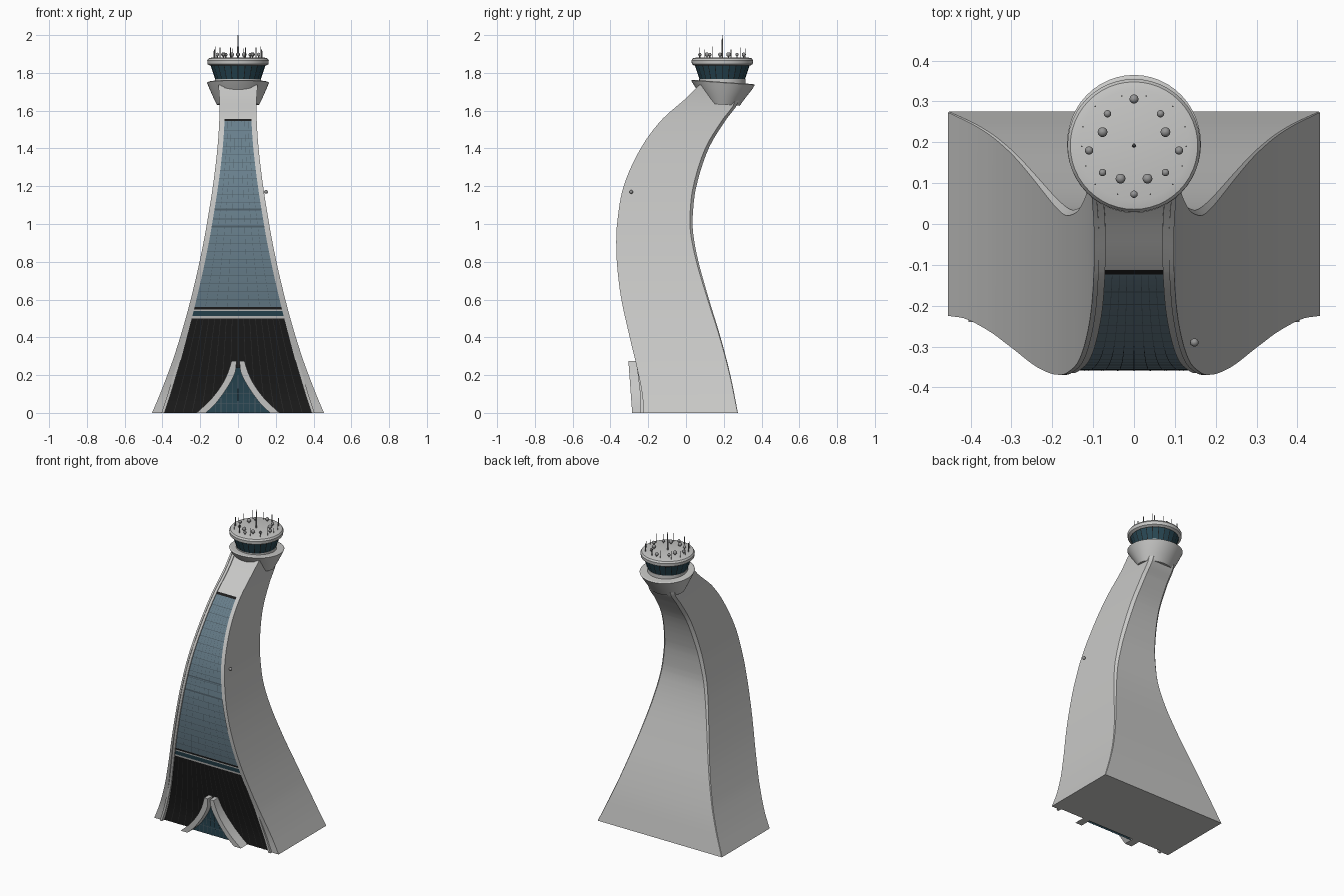
import bpy, bmesh, math

if "Cube" in bpy.data.objects:
    bpy.data.objects.remove(bpy.data.objects["Cube"])

def material(name, r, g, b):
    m = bpy.data.materials.new(name)
    m.diffuse_color = (r, g, b, 1)
    m.use_nodes = True
    m.node_tree.nodes["Principled BSDF"].inputs["Base Color"].default_value = m.diffuse_color
    return m

SHELL = material("pale_grey_shell", 0.58, 0.58, 0.57)
GLASS = material("blue_grey_glass", 0.14, 0.215, 0.265)
DARK = material("deep_blue_glass", 0.022, 0.065, 0.09)
BLACK = material("black_cladding", 0.012, 0.012, 0.012)
LINE = material("slate_mullion", 0.075, 0.11, 0.135)
SEAM = material("charcoal_seam", 0.03, 0.03, 0.03)
METAL = material("antenna_grey", 0.3, 0.3, 0.3)

def make(name, verts, faces, mats, idx=None, angle=30):
    me = bpy.data.meshes.new(name)
    me.from_pydata(verts, [], faces)
    for m in mats:
        me.materials.append(m)
    if idx:
        me.polygons.foreach_set("material_index", idx)
    bm = bmesh.new()
    bm.from_mesh(me)
    bmesh.ops.recalc_face_normals(bm, faces=bm.faces)
    bm.to_mesh(me)
    bm.free()
    me.shade_smooth()
    me.set_sharp_from_angle(angle=math.radians(angle))
    ob = bpy.data.objects.new(name, me)
    bpy.context.collection.objects.link(ob)
    return ob

def curve(pts):
    """Smooth interpolation through (z, value) points."""
    n = len(pts)
    slope = []
    for i in range(n):
        a, b = pts[max(i - 1, 0)], pts[min(i + 1, n - 1)]
        slope.append((b[1] - a[1]) / (b[0] - a[0]))
    def f(z):
        i = 0
        while i < n - 2 and z > pts[i + 1][0]:
            i += 1
        (z0, v0), (z1, v1) = pts[i], pts[i + 1]
        h = z1 - z0
        t = min(max((z - z0) / h, 0), 1)
        return ((2*t**3 - 3*t*t + 1) * v0 + (t**3 - 2*t*t + t) * h * slope[i]
                + (3*t*t - 2*t**3) * v1 + (t**3 - t*t) * h * slope[i + 1])
    return f

# Tower outline: half width, front edge, back edge, frame widths
width = curve([(0, .455), (.1, .413), (.2, .374), (.3, .338), (.5, .277), (.7, .226), (.87, .189),
               (1, .165), (1.2, .133), (1.4, .109), (1.55, .099), (1.65, .098), (1.735, .104)])
front = curve([(0, -.225), (.1, -.232), (.25, -.262), (.4, -.298), (.6, -.342), (.75, -.362), (.87, -.369),
               (1, -.365), (1.2, -.33), (1.4, -.24), (1.55, -.13), (1.67, .005), (1.735, .07)])
back = curve([(0, .275), (.2, .235), (.4, .183), (.6, .122), (.8, .066), (.95, .038), (1.05, .036),
              (1.2, .055), (1.4, .12), (1.55, .21), (1.64, .275), (1.735, .28)])
frame = curve([(0, .05), (.25, .028), (.5, .016), (1, .012), (1.735, .012)])
rail_out = curve([(0, .015), (.15, .008), (.3, -.004), (1, -.004), (1.735, -.004)])
chamfer = curve([(0, .002), (.5, .006), (1, .014), (1.4, .018), (1.735, .018)])
RAIL, RECESS = .016, .011

def inner(z):
    return width(z) - frame(z) - RAIL

# Tower body: lofted section with stepped frame and recessed front
floors = [.6 + .0425 * i for i in range(22)]
bands = [(.5, .512, 0), (.512, .54, 2), (.54, .548, 0), (.548, .56, 3), (.985, .993, 4),
         (1.075, 1.083, 4), (1.545, 1.557, 3)]
cuts = {round(.03 * i, 4) for i in range(58)} | {1.735}
for a, b, _ in bands:
    cuts |= {a, b}
for f in floors:
    cuts |= {round(f, 4), round(f + .003, 4)}
zs = sorted(cuts)

def front_material(z):
    for a, b, m in bands:
        if a < z < b:
            return m
    if any(f < z < f + .003 for f in floors):
        return 4
    return 3 if z < .5 else 1 if z < 1.55 else 0

verts, faces, idx = [], [], []
for z in zs:
    w, yf, yb, c = width(z), front(z), back(z), chamfer(z)
    a, i, yr = w - frame(z), inner(z), front(z) - rail_out(z)
    half = [(w - c, yb), (w, yb - c), (w, yf), (a, yf), (a, yr), (i, yr), (i, yf + RECESS)]
    verts += [(x, y, z) for x, y in half] + [(-x, y, z) for x, y in reversed(half)]
N = 14
for k in range(len(zs) - 1):
    for j in range(N):
        n = (j + 1) % N
        faces.append((k*N + j, k*N + n, (k+1)*N + n, (k+1)*N + j))
        idx.append(front_material((zs[k] + zs[k+1]) / 2) if j == 6 else 0)
faces += [tuple(range(N)), tuple(range((len(zs) - 1) * N, len(zs) * N))]
idx += [0, 0]
make("tower_body", verts, faces, [SHELL, GLASS, DARK, BLACK, LINE], idx)

# Thin seams running up the front panel
def seams(name, z0, z1, count, w, mat):
    vs, fs = [], []
    for s in range(1, count):
        f = -1 + 2 * s / count
        for k in range(25):
            z = z0 + (z1 - z0) * k / 24
            x, y = f * inner(z), front(z) + RECESS - .0015
            vs += [(x - w, y, z), (x + w, y, z)]
            if k:
                b = len(vs)
                fs.append((b - 4, b - 3, b - 1, b - 2))
    make(name, vs, fs, [mat])

seams("cladding_seams", 0, .498, 16, .0015, SEAM)
seams("glass_seams", .562, 1.544, 8, .0007, LINE)

# Entrance canopy: two mirrored flared legs leaning out of the wall
outer_x = curve([(0, .22), (.07, .145), (.15, .085), (.215, .053), (.275, .034)])
inner_x = curve([(0, .17), (.05, .118), (.14, .053), (.215, .015), (.275, .008)])
STEPS = 16
for side, label in ((-1, "left"), (1, "right")):
    vs, fs = [], []
    for k in range(STEPS + 1):
        z = .275 * k / STEPS
        yo, yi = -.285 - .02 * z / .275, front(z) + .02
        vs += [(side * x, y, z) for x, y in ((outer_x(z), yo), (inner_x(z), yo),
                                            (inner_x(z), yi), (outer_x(z), yi))]
        if k:
            b = 4 * k
            fs += [(b - 4 + j, b - 4 + (j+1) % 4, b + (j+1) % 4, b + j) for j in range(4)]
    fs += [(0, 1, 2, 3), tuple(range(4 * STEPS, 4 * STEPS + 4))]
    make("entrance_canopy_" + label, vs, fs, [SHELL])

# Entrance glazing and its mullions
vs, fs = [], []
for k in range(STEPS + 1):
    z = .24 * k / STEPS
    vs += [(-inner_x(z) - .004, front(z) - .005, z), (inner_x(z) + .004, front(z) - .005, z)]
    if k:
        fs.append((2*k - 2, 2*k - 1, 2*k + 1, 2*k))
make("entrance_glass", vs, fs, [DARK])
vs, fs = [], []
def strip(x0, x1, z0, z1):
    b = len(vs)
    vs.extend([(x0, front(z0) - .008, z0), (x1, front(z0) - .008, z0),
               (x1, front(z1) - .008, z1), (x0, front(z1) - .008, z1)])
    fs.append((b, b + 1, b + 2, b + 3))
for x, h in ((0, .2), (.03, .16), (.06, .12), (.09, .08), (.12, .045)):
    for s in ((-1, 1) if x else (1,)):
        strip(s * x - .0015, s * x + .0015, 0, h)
for z in (.05, .1):
    strip(-inner_x(z), inner_x(z), z, z + .003)
make("entrance_mullions", vs, fs, [LINE])

# Control cab: stacked lathed rings around the head centre
CY = .192
def lathe(name, rings, mat, seg=48, cy=CY, tilt=0, angle=25, cx=0):
    vs, fs = [], []
    for rx, ry, z in rings:
        for s in range(seg):
            t = 2 * math.pi * s / seg
            vs.append((cx + rx * math.cos(t), cy + ry * math.sin(t), z - tilt * ry * math.sin(t)))
    for k in range(len(rings) - 1):
        for s in range(seg):
            n = (s + 1) % seg
            fs.append((k*seg + s, k*seg + n, (k+1)*seg + n, (k+1)*seg + s))
    fs += [tuple(range(seg)), tuple(range((len(rings) - 1) * seg, len(rings) * seg))]
    return make(name, vs, fs, [mat], angle=angle)

lathe("cab_cup", [(.112, .088, 1.632), (.133, .118, 1.675), (.152, .15, 1.718), (.164, .169, 1.748),
                  (.157, .161, 1.752), (.122, .122, 1.752)], SHELL, cy=.196, tilt=.07)
lathe("cab_sill", [(.122, .122, 1.735), (.122, .122, 1.768)], SHELL)
lathe("cab_glass", [(.12, .12, 1.765), (.146, .146, 1.842)], DARK, seg=24, angle=5)
lathe("cab_roof", [(.147, .147, 1.838), (.161, .161, 1.846), (.163, .163, 1.866), (.156, .156, 1.877),
                   (.135, .135, 1.882)], SHELL)
vs, fs = [], []
for s in range(24):
    t = 2 * math.pi * s / 24
    for r, z in ((.1215, 1.767), (.1475, 1.842)):
        for d in (-.002, .002):
            vs.append((r * math.cos(t) - d * math.sin(t), CY + r * math.sin(t) + d * math.cos(t), z))
    fs.append((4*s, 4*s + 1, 4*s + 3, 4*s + 2))
make("cab_mullions", vs, fs, [BLACK])

# Roof domes, rods and mast
def ball(name, x, y, z, r, mat):
    rings = [(r * math.sin(math.pi * k / 8) + 1e-4, r * math.sin(math.pi * k / 8) + 1e-4,
              z - r * math.cos(math.pi * k / 8)) for k in range(9)]
    lathe(name, rings, mat, seg=14, cy=y, cx=x, angle=60)

domes = [(0, .306, .011), (.065, .27, .009), (.077, .225, .012), (.11, .18, .01),
         (.077, .126, .009), (.033, .111, .012), (0, .073, .009)]
rods = [(.128, .19, .03), (.095, .288, .05), (.125, .238, .04), (.118, .142, .055),
        (.095, .097, .04), (.04, .073, .05), (.03, .313, .045)]
for n, (x, y, r) in enumerate(domes):
    for s in ((-1, 1) if x else (1,)):
        ball(f"roof_dome_{n}_{s + 1}", s * x, y, 1.897, r, METAL)
        lathe(f"dome_post_{n}_{s + 1}", [(.003, .003, 1.878), (.003, .003, 1.895)], METAL, 8, y, cx=s * x)
for n, (x, y, h) in enumerate(rods):
    for s in (-1, 1):
        lathe(f"roof_rod_{n}_{s + 1}", [(.002, .002, 1.876), (.002, .002, 1.885 + h)], METAL, 6, y, cx=s * x)
lathe("roof_mast", [(.005, .005, 1.88), (.004, .004, 1.94), (.002, .002, 2.0)], METAL, 8)

# Small lamp on the right edge of the frame
ball("edge_lamp", .148, -.29, 1.17, .01, METAL)
